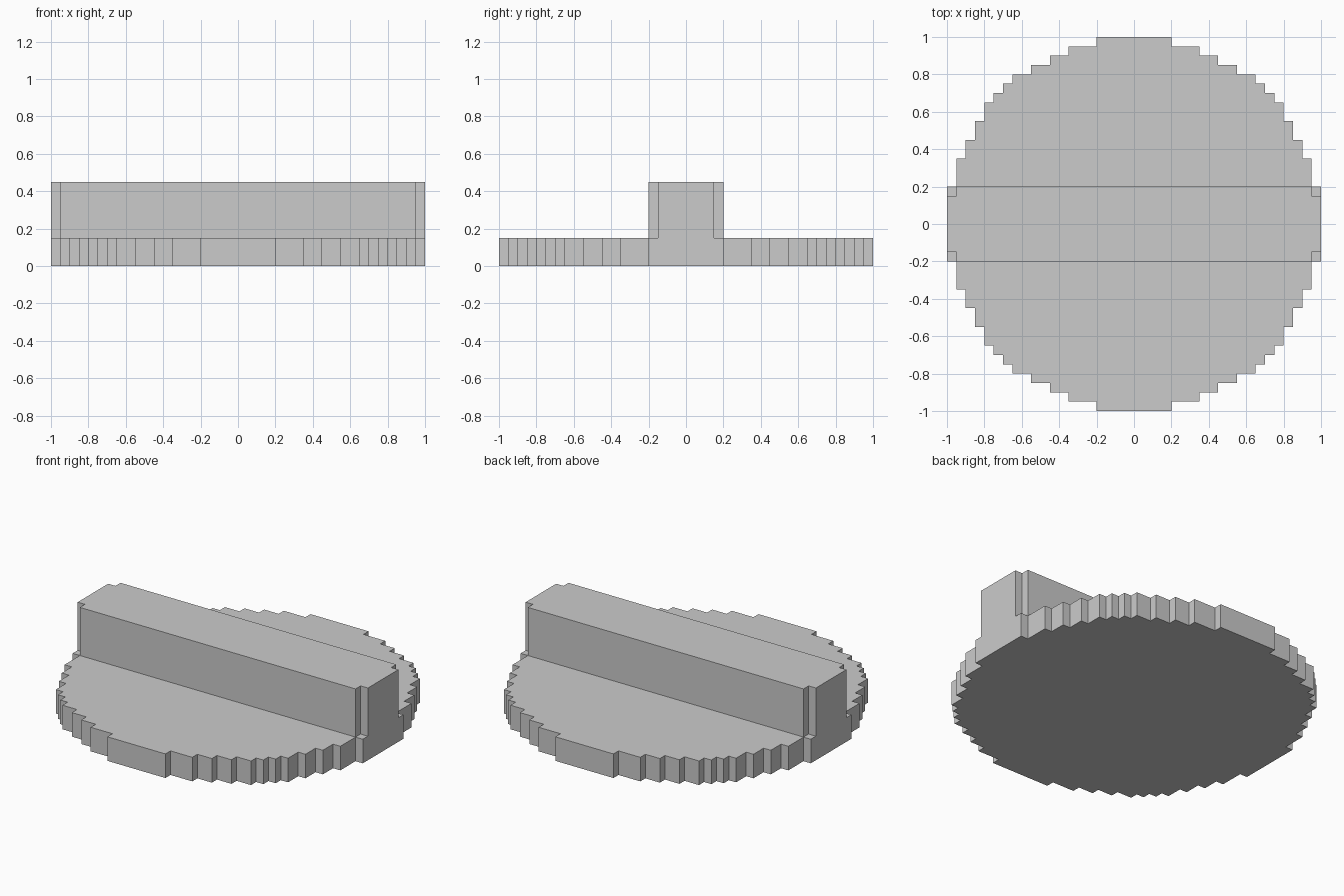
import bpy
import bmesh
from mathutils import Matrix

if "Cube" in bpy.data.objects:
    bpy.data.objects.remove(bpy.data.objects["Cube"])

UNIT = 0.05  # size of one block; outlines are in whole blocks

# Outer corners of one stepped quadrant, from the +x side round to +y
DISC_STEPS = [(20, 4), (19, 7), (18, 9), (17, 11), (16, 13), (15, 14),
              (14, 15), (13, 16), (11, 17), (9, 18), (7, 19), (4, 20)]
BAR_STEPS = [(20, 3), (19, 4)]


def stepped_outline(steps):
    """Fill in the inner corners and mirror the quadrant into a full loop."""
    quad = [steps[0]]
    for (_, y0), (x1, y1) in zip(steps, steps[1:]):
        quad += [(x1, y0), (x1, y1)]
    back = quad[::-1]
    return (quad + [(-x, y) for x, y in back]
            + [(-x, -y) for x, y in quad] + [(x, -y) for x, y in back])


def prism(name, outline, z0, z1):
    bm = bmesh.new()
    face = bm.faces.new([bm.verts.new((x, y, z0)) for x, y in outline])
    top = bmesh.ops.extrude_face_region(bm, geom=[face], use_keep_orig=True)
    verts = [g for g in top["geom"] if isinstance(g, bmesh.types.BMVert)]
    bmesh.ops.translate(bm, verts=verts, vec=(0, 0, z1 - z0))
    bmesh.ops.recalc_face_normals(bm, faces=bm.faces)
    mesh = bpy.data.meshes.new(name)
    bm.to_mesh(mesh)
    bm.free()
    obj = bpy.data.objects.new(name, mesh)
    bpy.context.collection.objects.link(obj)
    return obj


# Stepped round base and the upright bar across it
disc = prism("round_base_with_bar", stepped_outline(DISC_STEPS), 0, 3)
bar = prism("cross_bar", stepped_outline(BAR_STEPS), 3, 9)

# Fuse both into one clean shell
union = disc.modifiers.new("fuse_bar", 'BOOLEAN')
union.operation = 'UNION'
union.solver = 'EXACT'
union.object = bar
bpy.context.view_layer.objects.active = disc
bpy.ops.object.modifier_apply(modifier=union.name)
bpy.data.objects.remove(bar)

# Merge flush faces, then scale blocks to final size
bm = bmesh.new()
bm.from_mesh(disc.data)
bmesh.ops.dissolve_limit(bm, angle_limit=0.01, verts=bm.verts, edges=bm.edges)
bmesh.ops.transform(bm, matrix=Matrix.Scale(UNIT, 4), verts=bm.verts)
bm.to_mesh(disc.data)
bm.free()
